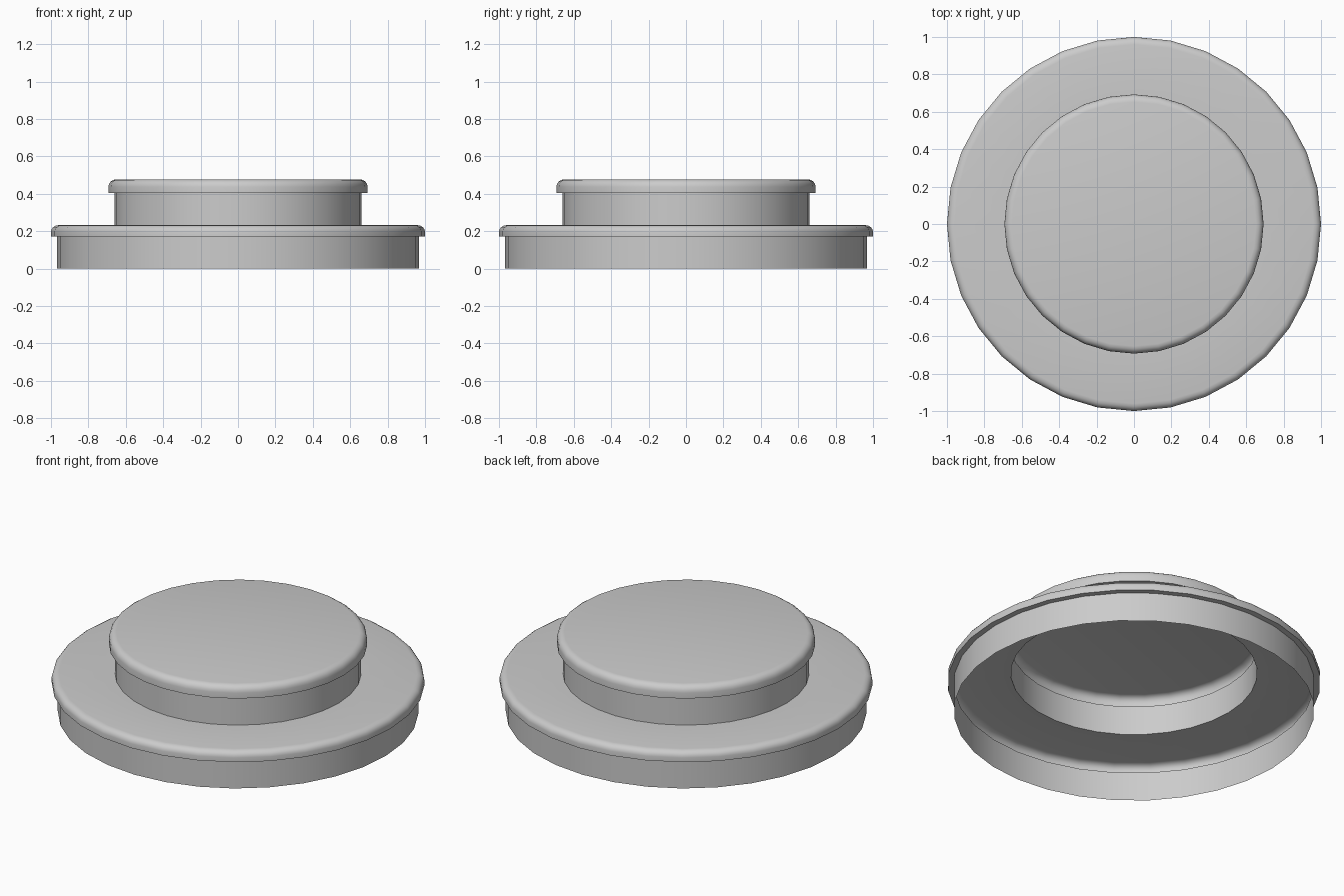
import bpy, bmesh, math

if "Cube" in bpy.data.objects:
    bpy.data.objects.remove(bpy.data.objects["Cube"])

SIDES = 32


def nosing(r, z0, z1, rx, rz, n=4):
    """Profile of a rounded step edge, from its underside up to the flat top."""
    pts = [(r, z0)]
    for i in range(n + 1):
        a = math.pi / 2 * i / n
        pts.append((r - rx + rx * math.cos(a), z1 - rz + rz * math.sin(a)))
    return pts


def lathe(name, profile):
    """Revolve a profile of (radius, z) points; radius 0 closes the centre."""
    bm = bmesh.new()
    rings = []
    for r, z in profile:
        rings.append([bm.verts.new((r * math.cos(2 * math.pi * i / SIDES),
                                    r * math.sin(2 * math.pi * i / SIDES), z))
                      for i in range(SIDES)] if r > 0 else None)
    for a, b in zip(rings, rings[1:]):
        if b is None:
            bm.faces.new(a)
            continue
        for i in range(SIDES):
            j = (i + 1) % SIDES
            bm.faces.new((a[i], a[j], b[j], b[i]))
    me = bpy.data.meshes.new(name)
    bm.to_mesh(me)
    bm.free()
    ob = bpy.data.objects.new(name, me)
    bpy.context.collection.objects.link(ob)
    bpy.ops.object.select_all(action='DESELECT')
    ob.select_set(True)
    bpy.context.view_layer.objects.active = ob
    bpy.ops.object.shade_smooth_by_angle(angle=math.radians(40))


# Lower step: open-bottomed riser, overhanging rounded edge, ring-shaped tread
lathe("lower_step", [(0.967, 0), (0.967, 0.171)]
      + nosing(1.0, 0.171, 0.232, 0.04, 0.035) + [(0.661, 0.232)])

# Upper step: riser, overhanging rounded edge, closed round top
lathe("upper_step", [(0.661, 0.232), (0.661, 0.404)]
      + nosing(0.693, 0.404, 0.477, 0.04, 0.04) + [(0, 0.477)])
